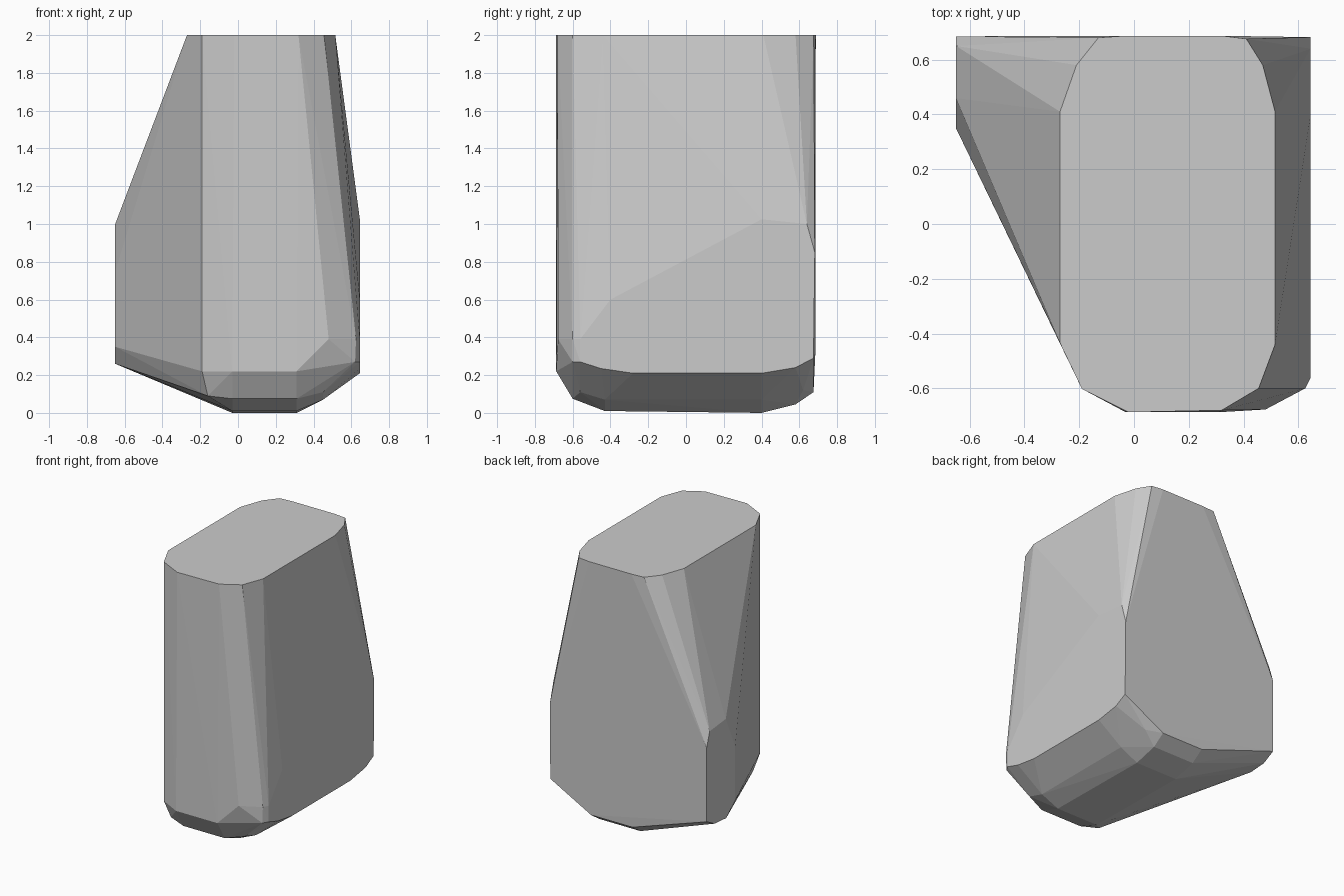
import bpy, bmesh

# Flat top outline (x, y), cut level at z = 2
top = [(-.27, .41), (-.21, .58), (-.13, .68), (-.03, .687), (.32, .687), (.41, .676), (.47, .58),
       (.515, .41), (.515, -.44), (.455, -.6), (.32, -.68), (-.02, -.687), (-.19, -.602), (-.27, -.435)]

# Flat right side (y, z) at x = 0.645
right = [(-.56, .39), (-.56, .27), (-.45, .235), (-.28, .21), (.4, .21), (.58, .24), (.675, .29),
         (.682, .85), (.64, 1.0), (.4, 1.025), (-.4, .6)]

# Small flat cut on the left side (y, z) at x = -0.65
left = [(.685, .32), (.685, .87), (.65, .98), (.46, 1.0), (.35, .75), (.35, .35), (.455, .26), (.59, .27)]

# Rounded foot: front corner, lower chamfer and underside
foot = [(-.19, -.602, .22), (-.03, -.687, .22), (.31, -.687, .22), (.48, -.677, .39), (.625, -.6, .39),
        (.62, -.6, .27), (-.16, -.56, .09), (-.03, -.6, .075), (.31, -.6, .075), (.45, -.56, .11),
        (.45, -.43, .07), (.45, .4, .07), (.42, .62, .12), (.31, .675, .11), (-.03, .675, .11),
        (.31, .58, .045), (-.03, .58, .045), (-.03, -.43, .01), (.31, -.43, .01),
        (-.03, .4, 0), (.31, .4, 0)]

points = [(x, y, 2) for x, y in top] + [(.645, y, z) for y, z in right]
points += [(-.65, y, z) for y, z in left] + foot

# Faceted stone block wrapped around the outlines
bm = bmesh.new()
for p in points:
    bm.verts.new(p)
hull = bmesh.ops.convex_hull(bm, input=bm.verts[:])
loose = [v for v in bm.verts if not v.link_faces]
bmesh.ops.delete(bm, geom=loose, context='VERTS')
bmesh.ops.dissolve_limit(bm, angle_limit=.02, verts=bm.verts[:], edges=bm.edges[:])
bmesh.ops.recalc_face_normals(bm, faces=bm.faces[:])
mesh = bpy.data.meshes.new("stone_block")
bm.to_mesh(mesh)
bm.free()

stone = bpy.data.materials.new("stone grey")
stone.diffuse_color = (.6, .6, .6, 1)
mesh.materials.append(stone)
block = bpy.data.objects.new("stone_block", mesh)
bpy.context.collection.objects.link(block)
